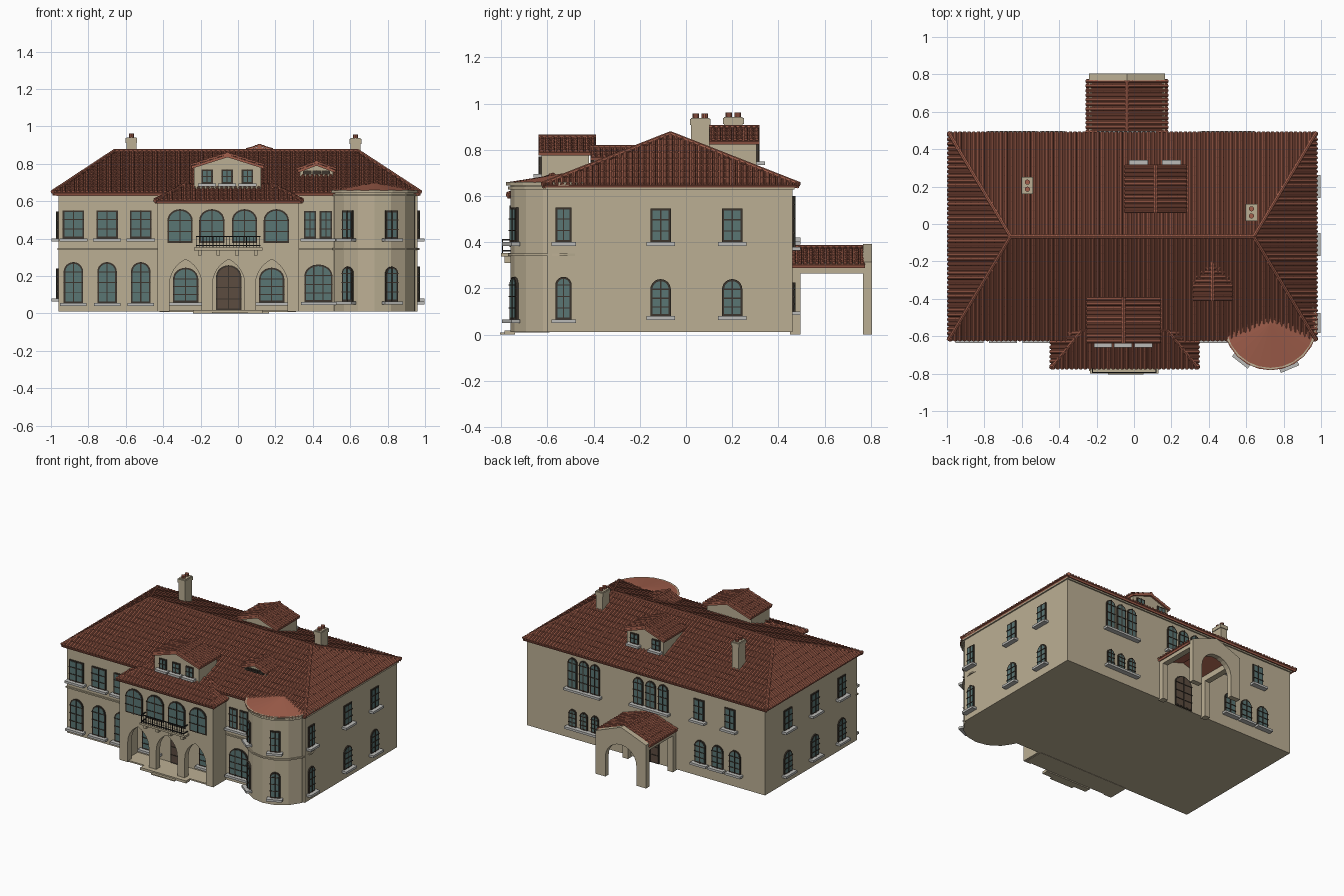
import bpy, bmesh, math
from mathutils import Matrix, Vector as V

if "Cube" in bpy.data.objects:
    bpy.data.objects.remove(bpy.data.objects["Cube"])

MATS = {}
for key, col in {"wall plaster": (.50, .43, .296), "roof tile": (.36, .115, .072),
                 "window glass": (.10, .18, .175), "dark frame": (.045, .035, .026),
                 "door wood": (.107, .072, .051), "sill stone": (.50, .50, .48),
                 "black iron": (.02, .02, .02)}.items():
    m = bpy.data.materials.new(key)
    m.use_nodes = True
    m.diffuse_color = (*col, 1)
    m.node_tree.nodes["Principled BSDF"].inputs["Base Color"].default_value = (*col, 1)
    MATS[key] = m
WALL, TILE, GLASS, FRAME, DOOR, SILL, IRON = range(7)
I = Matrix.Identity(4)


def finish(bm, name):
    """Turn the bmesh into an object that carries only the materials it uses."""
    used = sorted({f.material_index for f in bm.faces})
    for f in bm.faces:
        f.material_index = used.index(f.material_index)
    me = bpy.data.meshes.new(name)
    bm.to_mesh(me)
    bm.free()
    for i in used:
        me.materials.append(list(MATS.values())[i])
    ob = bpy.data.objects.new(name, me)
    bpy.context.collection.objects.link(ob)
    return ob


def prism(bm, pts, y0, y1, mat=WALL, M=I):
    """Extrude an (x, z) outline from y0 to y1."""
    a, b = ([bm.verts.new(M @ V((x, y, z))) for x, z in pts] for y in (y0, y1))
    n = len(pts)
    faces = [bm.faces.new(a), bm.faces.new(b[::-1])]
    faces += [bm.faces.new((a[i], b[i], b[(i + 1) % n], a[(i + 1) % n])) for i in range(n)]
    for f in faces:
        f.material_index = mat
    bmesh.ops.recalc_face_normals(bm, faces=faces)


def box(bm, x0, x1, y0, y1, z0, z1, mat=WALL, M=I):
    prism(bm, [(x0, z0), (x1, z0), (x1, z1), (x0, z1)], y0, y1, mat, M)


def tube(bm, p, q, r, mat=TILE, n=8, r2=None):
    p, q = V(p), V(q)
    M = Matrix.Translation((p + q) / 2) @ (q - p).to_track_quat('Z', 'Y').to_matrix().to_4x4()
    before = set(bm.faces)
    bmesh.ops.create_cone(bm, cap_ends=True, segments=n, radius1=r,
                          radius2=r if r2 is None else r2, depth=(q - p).length, matrix=M)
    for f in set(bm.faces) - before:
        f.material_index = mat


def arch(cx, hw, spring, rise, pointed=False, n=12):
    """Arch points from the right springing to the left one."""
    if not pointed:
        return [(cx + hw * math.cos(math.pi * i / n), spring + rise * math.sin(math.pi * i / n))
                for i in range(n + 1)]
    half = [(2 * math.cos(t) - 1, math.sin(t) / math.sin(math.pi / 3))
            for t in (math.pi / 3 * i / 6 for i in range(7))]
    pts = half + [(-x, z) for x, z in half[-2::-1]]
    return [(cx + hw * x, spring + rise * z) for x, z in pts]


def slope(bm, a, b, c, d, pitch=.0245, high=.012, row=.05):
    """Barrel-tiled roof plane: eave a-b, top edge d-c, seen from outside."""
    a, b, c, d = map(V, (a, b, c, d))
    u = (b - a).normalized()
    n = u.cross((c + d) / 2 - (a + b) / 2).normalized()
    v = n.cross(u)
    length, ud, uc, top = (b - a).length, (d - a).dot(u), (c - a).dot(u), (d - a).dot(v)

    def limit(t):
        if t < ud:
            return top * t / ud
        return top * (length - t) / (length - uc) if t > uc else top

    loop = [a, b, c, d] if (c - d).length > .001 else [a, b, c]
    lo, hi = ([bm.verts.new(p + n * h) for p in loop] for h in (-.014, 0))
    slab = [bm.faces.new(lo[::-1]), bm.faces.new(hi)]
    k = len(loop)
    slab += [bm.faces.new((lo[i], lo[(i + 1) % k], hi[(i + 1) % k], hi[i])) for i in range(k)]
    for f in slab:
        f.material_index = TILE
    ribs = max(1, round(length / pitch))
    step = length / ribs
    prof = [(.1, 0), (.22, .7), (.5, 1), (.78, .7), (.9, 0)]
    for i in range(ribs):
        cols = [((i + s) * step, h * high) for s, h in prof]
        peak = max(limit(t) for t, h in cols)
        for r in range(math.ceil(peak / row)):
            ring = [[bm.verts.new(a + u * t + v * min(w, limit(t)) + n * (h + lift))
                     for t, h in cols] for w, lift in ((r * row, .003), ((r + 1) * row, 0))]
            for j in range(4):
                f = bm.faces.new((ring[0][j], ring[0][j + 1], ring[1][j + 1], ring[1][j]))
                f.material_index = TILE
            if r == 0:
                bm.faces.new(ring[0][::-1]).material_index = TILE


def gable_roof(bm, x, hw, y0, y1, eave, ridge):
    for s in (-1, 1):
        near, far = (y0, y1) if s > 0 else (y1, y0)
        slope(bm, (x + s * hw, near, eave), (x + s * hw, far, eave), (x, far, ridge), (x, near, ridge))
    tube(bm, (x, y0, ridge + .004), (x, y1, ridge + .004), .011)


def window(name, x, y, deg, w, z0, z1, arched=False, cols=2, rows=3, sill=True, fill=GLASS):
    """Framed window facing -y, turned by deg around z."""
    bm = bmesh.new()
    M = Matrix.Translation((x, y, 0)) @ Matrix.Rotation(math.radians(deg), 4, 'Z')
    rise = min(w / 2, .06) if arched else 0
    spring = z1 - rise
    for inset, depth, mat in ((0, .008, FRAME), (.009, .0095, fill)):
        h = w / 2 - inset
        head = arch(0, h, spring, rise - inset) if arched else [(h, z1 - inset), (-h, z1 - inset)]
        prism(bm, [(-h, z0 + inset), (h, z0 + inset)] + head, -depth, .004, mat, M)
    for i in range(1, cols):
        bx = -w / 2 + w * i / cols
        bz = spring + rise * math.sqrt(1 - (2 * bx / w) ** 2)
        box(bm, bx - .003, bx + .003, -.013, 0, z0, bz, FRAME, M)
    for j in range(1, rows + arched):
        bz = z0 + (spring - z0) * j / rows
        box(bm, -w / 2, w / 2, -.013, 0, bz - .0025, bz + .0025, FRAME, M)
    if sill:
        box(bm, -w / 2 - .018, w / 2 + .018, -.036, .004, z0 - .016, z0, SILL, M)
    finish(bm, name)


# Main walls with floor band and cornice
bm = bmesh.new()
box(bm, -.96, .96, -.6, .46, .01, .645)
box(bm, -.965, -.42, -.61, -.59, .34, .35)
box(bm, .31, .6, -.61, -.59, .34, .35)
box(bm, -.97, .97, -.61, .47, .628, .645)
finish(bm, "main_walls")

# Hipped main roof
bm = bmesh.new()
lf, rf, rb, lb = (-.992, -.622, .645), (.975, -.622, .645), (.975, .49, .645), (-.992, .49, .645)
rl, rr = (-.66, -.067, .864), (.64, -.067, .864)
for quad in ((lf, rf, rr, rl), (rb, lb, rl, rr), (rf, rb, rr, rr), (lb, lf, rl, rl)):
    slope(bm, *quad)
for p, q in ((rl, rr), (lf, rl), (lb, rl), (rf, rr), (rb, rr)):
    tube(bm, V(p) + V((0, 0, .005)), V(q) + V((0, 0, .005)), .011)
finish(bm, "main_roof")

# Round corner turret with bands and a shallow cap
bm = bmesh.new()
TX, TY = .73, -.53
for z0, z1, r in ((.01, .65, .23), (.34, .35, .24), (.628, .64, .24), (.645, .66, .248)):
    tube(bm, (TX, TY, z0), (TX, TY, z1), r, WALL, 16)
finish(bm, "turret_walls")
bm = bmesh.new()
tube(bm, (TX, TY, .658), (TX, TY, .698), .252, TILE, 24, 0)
finish(bm, "turret_cap")
for t in (-38, 23, 90):
    rad = math.radians(t)
    px, py = TX + .231 * math.sin(rad), TY - .231 * math.cos(rad)
    window("turret_upper_window", px, py, t, .07, .4, .55)
    window("turret_lower_window", px, py, t, .07, .065, .25, True)

# Entrance block: open ground-floor loggia under a solid upper floor
bm = bmesh.new()
outline = [(-.43, .01)]
for cx in (-.28, -.05, .18):
    outline += [(cx - .085, .01)] + arch(cx, .085, .16, .13, True)[::-1] + [(cx + .085, .01)]
outline += [(.325, .01), (.325, .34), (-.43, .34)]
prism(bm, outline, -.75, -.705)
for x in (-.43, .285):
    box(bm, x, x + .04, -.71, -.59, .01, .34)
box(bm, -.43, .325, -.75, -.59, .335, .605)
box(bm, -.42, .31, -.74, -.59, .008, .018)
finish(bm, "entrance_block")
bm = bmesh.new()
box(bm, -.24, .13, -.785, -.74, 0, .018)
box(bm, -.14, .05, -.805, -.78, 0, .008)
finish(bm, "entrance_steps")

# Hipped entrance roof
bm = bmesh.new()
el, er, tl, tr = (-.445, -.772, .602), (.345, -.772, .602), (-.28, -.57, .69), (.18, -.57, .69)
slope(bm, el, er, tr, tl)
slope(bm, (-.445, -.57, .602), el, tl, tl)
slope(bm, er, (.345, -.57, .602), tr, tr)
tube(bm, el, tl, .011)
tube(bm, er, tr, .011)
finish(bm, "entrance_roof")

# Balcony with brackets and iron railing
bm = bmesh.new()
box(bm, -.235, .13, -.8, -.74, .338, .352)
for i in range(4):
    x = -.205 + i * .1
    prism(bm, [(x - .01, .31), (x + .01, .31), (x + .01, .34), (x - .01, .34)], -.785, -.74)
finish(bm, "balcony_slab")
bm = bmesh.new()
for z in (.36, .408):
    box(bm, -.225, .12, -.797, -.791, z, z + .006, IRON)
    for x in (-.225, .114):
        box(bm, x, x + .006, -.797, -.75, z, z + .006, IRON)
for i in range(20):
    x = -.223 + i * .0179
    box(bm, x - .0015, x + .0015, -.796, -.792, .352, .41, IRON)
finish(bm, "balcony_railing")

# Front windows and entrance door
for x in (-.88, -.7, -.52):
    window("front_upper_window", x, -.6, 0, .115, .402, .552)
    window("front_lower_window", x, -.6, 0, .105, .055, .275, True)
for x in (-.31, -.14, .035, .205):
    window("balcony_window", x, -.75, 0, .135, .378, .558, True, 2, 2, False)
for x in (-.28, .18):
    window("loggia_window", x, -.6, 0, .135, .06, .245, True)
window("entrance_door", -.05, -.6, 0, .135, .018, .258, True, 2, 3, False, DOOR)
window("wide_front_window", .43, -.6, 0, .15, .062, .262, True, 3)
for x in (.385, .47):
    window("narrow_front_window", x, -.6, 0, .066, .402, .548)

# Side windows
for x, deg, rows in ((.96, 90, (-.11, .2)), (-.96, -90, (-.42, -.11, .2))):
    for y in rows:
        window("side_upper_window", x, y, deg, .088, .4, .545)
        window("side_lower_window", x, y, deg, .088, .08, .24, True)

# Back windows and door
for x in (.59, .5, .41):
    window("back_tall_window", x, .46, 180, .075, .38, .6, True)
    window("back_small_window", x, .46, 180, .06, .1, .225, True)
for x in (.06, -.04, -.14):
    window("back_middle_window", x, .46, 180, .08, .405, .6, True)
for x in (-.43, -.68):
    window("back_upper_window", x, .46, 180, .085, .42, .57)
for x in (-.44, -.58, -.72):
    window("back_lower_window", x, .46, 180, .09, .11, .275, True)
window("back_door", -.0375, .46, 180, .14, .012, .25, True, 2, 3, False, DOOR)

# Back porch: arched gable wall, side beams, posts, roof
PX = -.0375
bm = bmesh.new()
prism(bm, [(PX - .203, 0), (PX - .125, 0)] + arch(PX, .125, .145, .12)[::-1]
      + [(PX + .125, 0), (PX + .203, 0), (PX + .203, .315), (PX, .393), (PX - .203, .315)], .767, .805)
for s in (-1, 1):
    x0, x1 = sorted((PX + s * .16, PX + s * .203))
    box(bm, x0, x1, .45, .77, .265, .312)
    box(bm, x0, x1, .45, .495, 0, .27)
finish(bm, "porch_walls")
bm = bmesh.new()
gable_roof(bm, PX, .217, .455, .775, .302, .372)
finish(bm, "porch_roof")


# Dormers
def dormer(name, x, hw, face, back, base, eave, ridge, wins, ww, wz):
    s = 1 if back > face else -1
    bm = bmesh.new()
    prism(bm, [(x - hw, base), (x + hw, base), (x + hw, eave), (x, ridge - .005), (x - hw, eave)],
          *sorted((face, back - s * .03)))
    finish(bm, name + "_walls")
    bm = bmesh.new()
    y0, y1 = sorted((face - s * .013, back))
    gable_roof(bm, x, hw + .015, y0, y1, eave - .002, ridge)
    finish(bm, name + "_roof")
    for wx in wins:
        window(name + "_window", wx, face, 0 if s > 0 else 180, ww, *wz, False, 2, 2, ww > .05)


dormer("front_dormer", -.056, .18, -.625, -.39, .63, .79, .85, (-.165, -.058, .05), .06, (.695, .77))
dormer("back_dormer", .115, .148, .305, .06, .7, .838, .893, (.025, .2), .065, (.75, .825))
dormer("small_dormer", .42, .088, -.4, -.2, .72, .768, .805, (.37, .42, .47), .046, (.742, .765))

# Chimneys with paired clay pots
for x, y, top in ((-.57, .205, .942), (.628, .062, .937)):
    bm = bmesh.new()
    box(bm, x - .026, x + .026, y - .04, y + .04, .7, top)
    box(bm, x - .031, x + .031, y - .045, y + .045, top - .03, top - .005)
    for s in (-.019, .019):
        tube(bm, (x, y + s, top - .01), (x, y + s, top + .02), .014, TILE, 10)
    finish(bm, "chimney")
